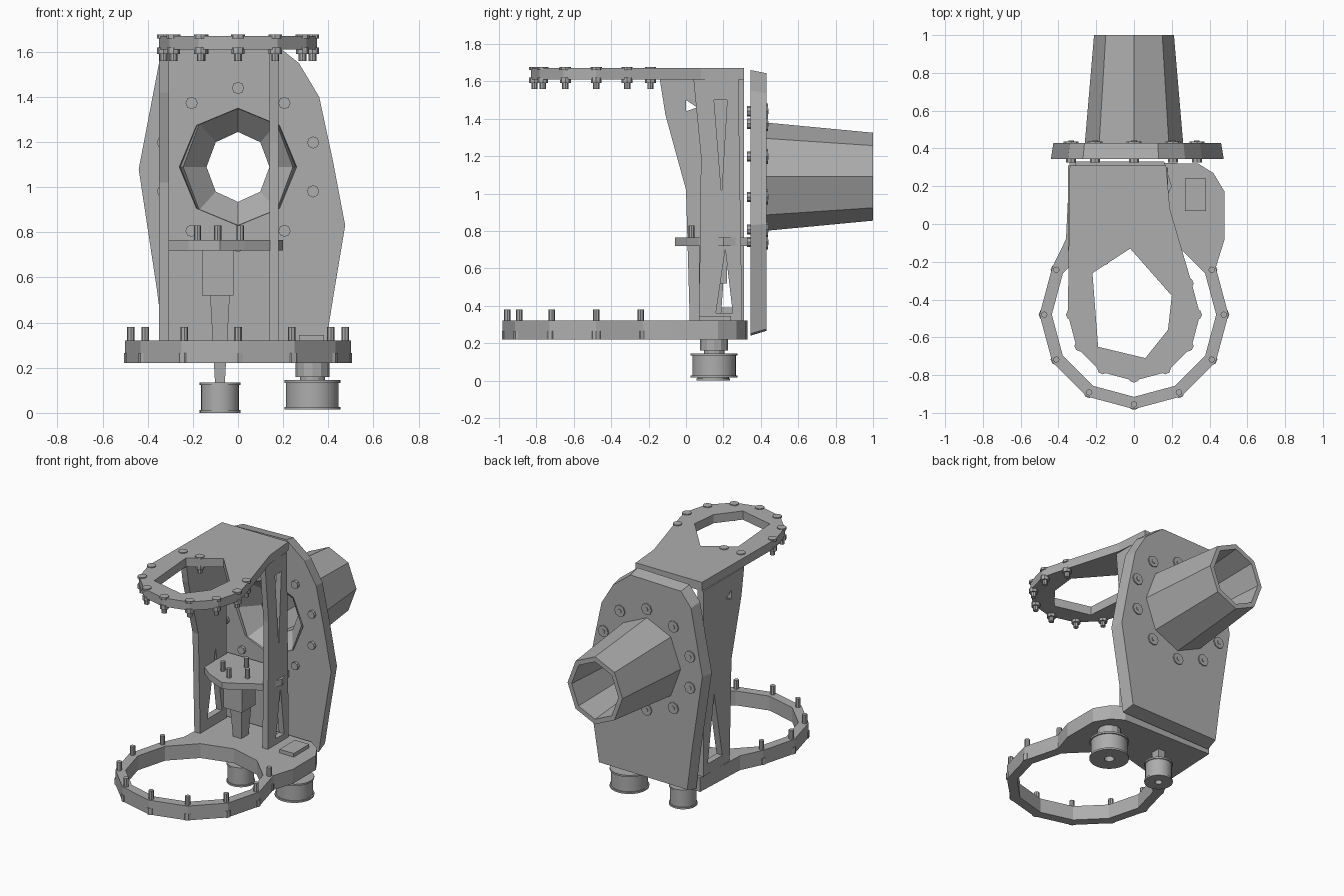
import bpy, bmesh, math
from mathutils import Vector, Matrix

cube = bpy.data.objects.get("Cube")
if cube:
    bpy.data.objects.remove(cube, do_unlink=True)

grey = bpy.data.materials.new("matte grey")
grey.use_nodes = True
grey.diffuse_color = (0.42, 0.42, 0.42, 1)
grey.node_tree.nodes["Principled BSDF"].inputs["Base Color"].default_value = grey.diffuse_color

# Plane axes: maps (u, v, depth) to world space
AXES = {
    "x": lambda u, v, d: Vector((d, u, v)),
    "y": lambda u, v, d: Vector((u, d, v)),
    "z": lambda u, v, d: Vector((u, v, d)),
}


def finish(name, bm, smooth=False):
    bmesh.ops.recalc_face_normals(bm, faces=bm.faces[:])
    mesh = bpy.data.meshes.new(name)
    bm.to_mesh(mesh)
    bm.free()
    mesh.materials.append(grey)
    ob = bpy.data.objects.new(name, mesh)
    bpy.context.collection.objects.link(ob)
    if smooth:
        bpy.ops.object.select_all(action="DESELECT")
        ob.select_set(True)
        bpy.context.view_layer.objects.active = ob
        bpy.ops.object.shade_smooth_by_angle(angle=math.radians(30))
    return ob


def arc(cx, cy, r, start, end, n):
    """Points on an arc, angles in degrees, both ends included."""
    steps = [math.radians(start + (end - start) * i / (n - 1)) for i in range(n)]
    return [(cx + r * math.cos(a), cy + r * math.sin(a)) for a in steps]


def plate(name, outline, axis, lo, hi, holes=(), taper=1.0, pivot=(0, 0)):
    """Extruded outline with holes; taper scales the far side about pivot."""
    bm = bmesh.new()
    edges = []
    for loop in [outline, *holes]:
        vs = [bm.verts.new(AXES[axis](u, v, lo)) for u, v in loop]
        edges += [bm.edges.new((vs[i - 1], vs[i])) for i in range(len(vs))]
    bmesh.ops.triangle_fill(bm, edges=edges, use_beauty=True)
    ext = bmesh.ops.extrude_face_region(bm, geom=bm.faces[:])["geom"]
    centre = AXES[axis](*pivot, lo)
    for v in (g for g in ext if isinstance(g, bmesh.types.BMVert)):
        v.co = centre + (v.co - centre) * taper + AXES[axis](0, 0, hi - lo)
    return finish(name, bm)


def lathe(name, profile, axis, centre, sides, squash=1.0, turn=0.0, smooth=False):
    """Closed (radius, depth) profile spun around an axis."""
    bm = bmesh.new()
    rings = []
    for r, d in profile:
        angles = [2 * math.pi * (i + turn) / sides for i in range(sides)]
        rings.append([bm.verts.new(AXES[axis](centre[0] + squash * r * math.cos(a),
                                              centre[1] + r * math.sin(a), d)) for a in angles])
    for k in range(len(rings)):
        a, b = rings[k - 1], rings[k]
        for i in range(sides):
            bm.faces.new((a[i - 1], a[i], b[i], b[i - 1]))
    return finish(name, bm, smooth)


def pins(name, points, axis, sections, sides=8):
    """Stepped fasteners: sections are (radius, lo, hi)."""
    bm = bmesh.new()
    for u, v in points:
        for r, lo, hi in sections:
            base = [bm.verts.new(AXES[axis](u + x, v + y, lo))
                    for x, y in arc(0, 0, r, 0, 360 - 360 / sides, sides)]
            face = bm.faces.new(base)
            top = bmesh.ops.extrude_face_region(bm, geom=[face])["geom"]
            bmesh.ops.translate(bm, vec=AXES[axis](0, 0, hi - lo),
                                verts=[g for g in top if isinstance(g, bmesh.types.BMVert)])
    return finish(name, bm)


def box(name, lo, hi):
    return plate(name, [(lo[0], lo[1]), (hi[0], lo[1]), (hi[0], hi[1]), (lo[0], hi[1])],
                 "z", lo[2], hi[2])


# Lower ring with the base plate behind it
RING = (0, -0.48)
lower_outline = arc(*RING, 0.5, 150, 390, 9) + [
    (0.48, -0.08), (0.48, 0.17), (0.42, 0.27), (0.34, 0.32), (-0.34, 0.33), (-0.36, -0.08)]
plate("lower_ring_plate", lower_outline, "z", 0.22, 0.32,
      [arc(*RING, 0.435, 0, 330, 12)])
pins("lower_ring_pins", arc(*RING, 0.475, 150, 390, 9), "z",
     [(0.017, 0.31, 0.38), (0.03, 0.22, 0.265)])

# Upper ring with its bridge back to the frame
upper_outline = arc(*RING, 0.35, 180, 390, 8) + [(0.19, 0.08), (0.17, 0.31), (-0.34, 0.31)]
upper_hole = [(-0.22, -0.26), (-0.02, -0.13), (0.2, -0.38), (0.18, -0.56),
              (0.06, -0.71), (-0.19, -0.65)]
plate("upper_ring_plate", upper_outline, "z", 1.61, 1.67, [upper_hole])
pins("upper_ring_pins", arc(*RING, 0.33, 180, 390, 8) + [(-0.29, -0.19), (-0.16, -0.19)], "z",
     [(0.017, 1.56, 1.62), (0.029, 1.59, 1.62), (0.03, 1.66, 1.676)])

# Upright side walls with cut-outs
plate("right_wall", [(-0.14, 1.61), (-0.11, 1.42), (0, 1.02), (0.02, 0.32),
                     (0.31, 0.32), (0.31, 1.61)],
      "x", -0.35, -0.305,
      [[(0, 1.5), (0, 1.44), (0.06, 1.46)], [(0.19, 0.85), (0.1, 0.39), (0.26, 0.39)]])
plate("left_wall", [(0.04, 1.61), (0.08, 1.2), (0.07, 0.32), (0.3, 0.32), (0.28, 1.61)],
      "x", 0.14, 0.18,
      [[(0.15, 1.5), (0.22, 1.5), (0.19, 1.0)], [(0.21, 0.7), (0.16, 0.36), (0.25, 0.36)]])

# Faceted back plate with a round opening
HUB = (0, 1.09)
back_outline = [(-0.32, 0.24), (-0.36, 0.55), (-0.44, 1.08), (-0.35, 1.55), (-0.27, 1.65),
                (0.13, 1.66), (0.27, 1.55), (0.36, 1.4), (0.42, 1.12), (0.475, 0.83),
                (0.42, 0.5), (0.38, 0.25)]
plate("back_plate", back_outline, "y", 0.345, 0.43, [arc(*HUB, 0.26, 0, 315, 8)],
      taper=0.97, pivot=HUB)

# Hollow tapered nozzle with a funnel mouth
lathe("rear_tube", [(0.29, 0.42), (0.235, 1.0), (0.2, 1.0), (0.155, 0.46), (0.27, 0.35)],
      "y", HUB, 8, squash=0.9)

# Fasteners around the tube, front and back
pins("back_plate_bolts", arc(*HUB, 0.35, 18, 342, 10), "y",
     [(0.027, 0.325, 0.36), (0.04, 0.41, 0.438), (0.015, 0.43, 0.442)])

# Inner motor shelf with pins
plate("motor_shelf", [(-0.31, 0.07), (-0.22, 0.0), (-0.08, -0.06), (0.03, 0.0), (0.14, 0.07),
                      (0.2, 0.2), (0.16, 0.33), (-0.31, 0.33)], "z", 0.72, 0.765)
pins("motor_shelf_pins", [(-0.18, 0.09), (-0.09, 0.03), (0.01, 0.09), (-0.09, 0.22)], "z",
     [(0.016, 0.75, 0.83)])
box("motor_block", (-0.16, 0.07, 0.52), (-0.02, 0.22, 0.72))

# Tapered shaft below the motor
plate("motor_shaft", [(-0.1, 0.12), (-0.06, 0.12), (-0.06, 0.17), (-0.1, 0.17)],
      "z", 0.1, 0.53, taper=2.2, pivot=(-0.08, 0.145))


# Drive pulleys with flanges and bores
def pulley(name, centre, r, lo, hi):
    t = 0.012
    lathe(name, [(r, lo), (r, lo + t), (r * 0.93, lo + t), (r * 0.93, hi - t),
                 (r, hi - t), (r, hi), (r * 0.25, hi), (r * 0.25, lo)],
          "z", centre, 28, smooth=True)


BEARING = (0.33, 0.15)
pulley("small_pulley", (-0.08, 0.145), 0.09, 0.0, 0.135)
pulley("large_pulley", BEARING, 0.125, 0.015, 0.145)
pins("large_pulley_hub", [BEARING], "z", [(0.055, 0.1, 0.17), (0.075, 0.16, 0.225)], 12)
box("bearing_cap", (0.27, 0.07, 0.31), (0.38, 0.24, 0.345))
